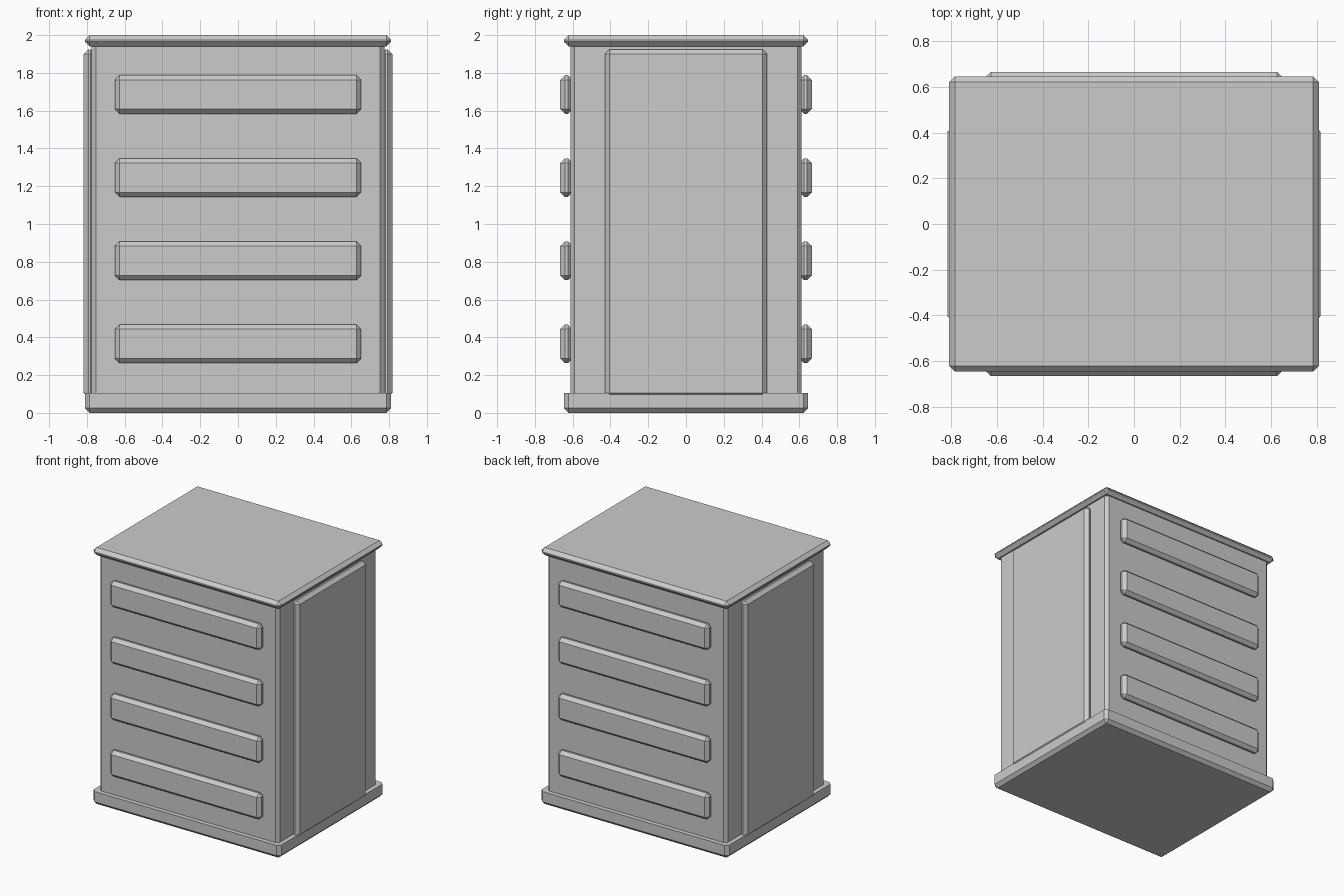
import bpy, bmesh

if "Cube" in bpy.data.objects:
    bpy.data.objects.remove(bpy.data.objects["Cube"])

grey = bpy.data.materials.new("light_grey")
grey.diffuse_color = (0.6, 0.6, 0.6, 1)
grey.use_nodes = True
grey.node_tree.nodes["Principled BSDF"].inputs["Base Color"].default_value = grey.diffuse_color


def block(name, lo, hi, bevel, keep=lambda edge: True):
    """Box between two corners, chamfered on the edges that pass keep."""
    bm = bmesh.new()
    bmesh.ops.create_cube(bm, size=1)
    for v in bm.verts:
        for i in range(3):
            v.co[i] = hi[i] if v.co[i] > 0 else lo[i]
    edges = [e for e in bm.edges if keep(e)]
    bmesh.ops.bevel(bm, geom=edges, offset=bevel, offset_type='OFFSET',
                    segments=1, profile=0.5, affect='EDGES')
    bmesh.ops.recalc_face_normals(bm, faces=bm.faces)
    mesh = bpy.data.meshes.new(name)
    bm.to_mesh(mesh)
    bm.free()
    mesh.materials.append(grey)
    obj = bpy.data.objects.new(name, mesh)
    bpy.context.collection.objects.link(obj)
    return obj


BASE_TOP = 0.105

# Plinth: top rim stays sharp, other edges chamfered
block("base", (-0.81, -0.647, 0), (0.81, 0.647, BASE_TOP), 0.025,
      lambda e: min(v.co.z for v in e.verts) < BASE_TOP - 0.01)

# Cabinet body with chamfered upright corners
block("body", (-0.775, -0.612, 0.08), (0.775, 0.612, 1.96), 0.022,
      lambda e: abs(e.verts[0].co.z - e.verts[1].co.z) > 1)

# Overhanging top slab
block("top_slab", (-0.81, -0.647, 1.94), (0.81, 0.647, 2.0), 0.025)

# Raised panels on both sides
for side, label in ((-1, "left"), (1, "right")):
    xs = sorted((side * 0.755, side * 0.817))
    block(f"{label}_side_panel", (xs[0], -0.43, 0.08), (xs[1], 0.43, 1.925), 0.025)

# Four drawer fronts on the front and on the back
for side, label in ((-1, "front"), (1, "back")):
    ys = sorted((side * 0.6, side * 0.666))
    for i in range(4):
        z = 0.263 + 0.44 * i
        block(f"{label}_drawer_{i + 1}", (-0.652, ys[0], z), (0.652, ys[1], z + 0.205), 0.025)
